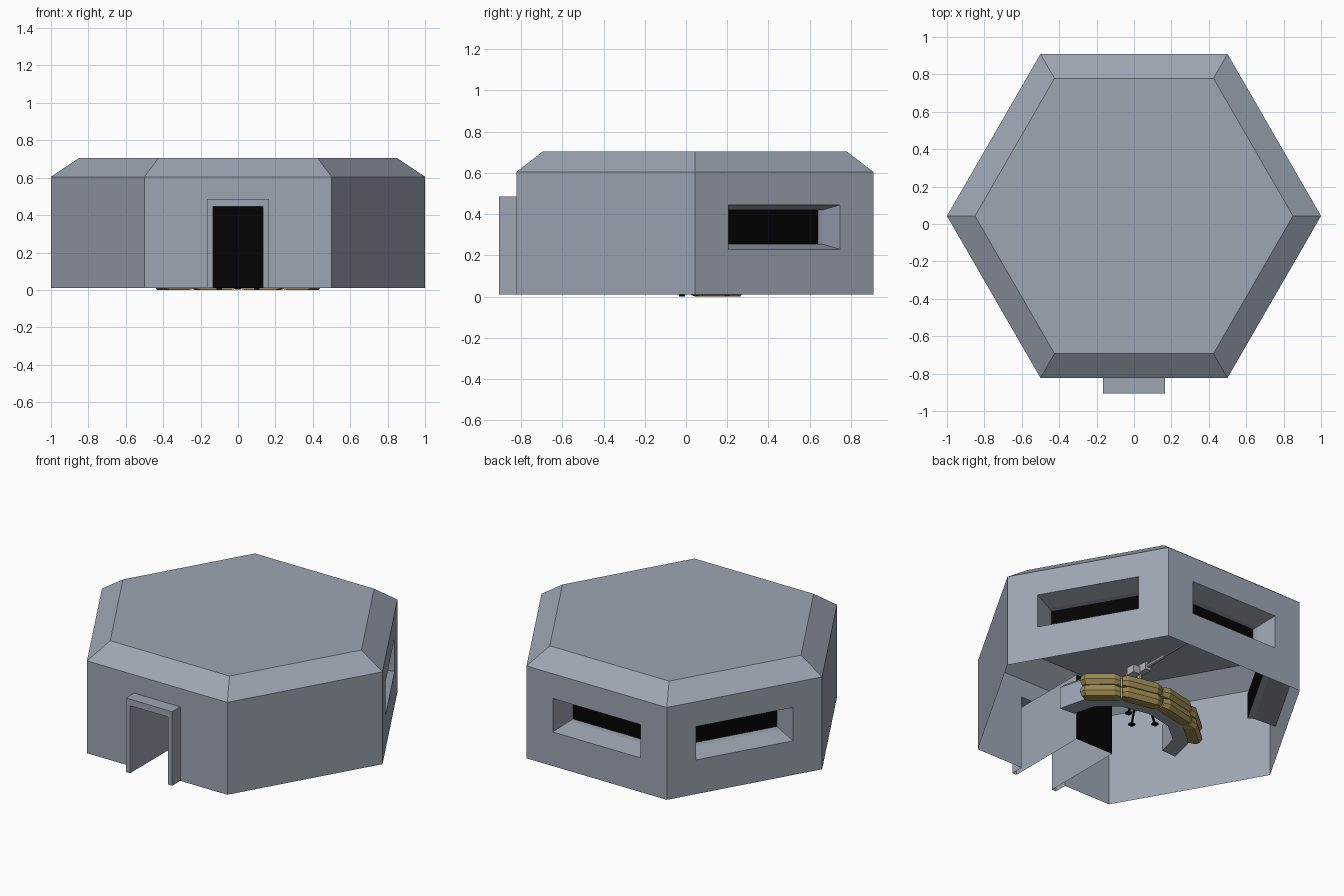
import bpy, math
from mathutils import Vector as V
import bmesh

if "Cube" in bpy.data.objects:
    bpy.data.objects.remove(bpy.data.objects["Cube"])

CY, Z0, Z1, Z2 = 0.043, 0.01, 0.605, 0.705


def mat(name, c):
    m = bpy.data.materials.new(name)
    m.diffuse_color = (*c, 1)
    m.use_nodes = True
    m.node_tree.nodes["Principled BSDF"].inputs["Base Color"].default_value = m.diffuse_color
    return m


concrete = mat("concrete", (0.34, 0.38, 0.45))
black = mat("black", (0.001, 0.001, 0.001))
sand = mat("sandbag", (0.33, 0.25, 0.08))
steel = mat("steel", (0.45, 0.46, 0.48))


def make(name, faces, m):
    """Object from a list of polygons given as points."""
    bm = bmesh.new()
    for f in faces:
        bm.faces.new([bm.verts.new(p) for p in f])
    bmesh.ops.remove_doubles(bm, verts=bm.verts, dist=1e-4)
    bmesh.ops.recalc_face_normals(bm, faces=bm.faces)
    me = bpy.data.meshes.new(name)
    bm.to_mesh(me)
    bm.free()
    me.materials.append(m)
    ob = bpy.data.objects.new(name, me)
    bpy.context.collection.objects.link(ob)
    return ob


def loft(rings, closed=True):
    out = []
    for a, b in zip(rings, rings[1:]):
        n = len(a)
        for i in range(n if closed else n - 1):
            j = (i + 1) % n
            out.append([a[i], a[j], b[j], b[i]])
    return out


def solid(rings):
    return loft(rings) + [rings[0], rings[-1]]


def rod(name, a, b, r, m, n=8):
    a, b = V(a), V(b)
    q = (b - a).to_track_quat('Z', 'Y')
    ring = [q @ V((r * math.cos(t * math.tau / n), r * math.sin(t * math.tau / n), 0)) for t in range(n)]
    return make(name, solid([[a + p for p in ring], [b + p for p in ring]]), m)


def box(name, c, s, m):
    x, y, z = (k / 2 for k in s)
    ring = [V((-x, -y, 0)), V((x, -y, 0)), V((x, y, 0)), V((-x, y, 0))]
    return make(name, solid([[V(c) + p + V((0, 0, h)) for p in ring] for h in (-z, z)]), m)


def hexagon(r, z):
    return [V((r * math.cos(i * math.pi / 3), CY + r * math.sin(i * math.pi / 3), z)) for i in range(6)]


# hull: wall sheets, bevelled roof
low, top, roof = hexagon(1, Z0), hexagon(1, Z1), hexagon(0.85, Z2)
hull = loft([top, roof]) + [roof]
for i in range(6):
    j = (i + 1) % 6
    wall = [low[i], low[j], top[j], top[i]]
    if i < 3:
        # rear walls: tapered firing slot with a dark back
        mid = (low[i] + low[j]) / 2
        e = (low[j] - low[i]).normalized()
        inward = (V((0, CY, Z0)) - mid).normalized()

        def rect(h, za, zb, d):
            c = V((mid.x, mid.y, 0)) + inward * d
            return [c + e * s * h + V((0, 0, z)) for s, z in ((-1, za), (1, za), (1, zb), (-1, zb))]
        rings = [rect(0.313, 0.23, 0.445, 0), rect(0.288, 0.255, 0.42, 0.13), rect(0.288, 0.255, 0.42, 0.17)]
        hull += loft([wall] + rings)
        make("slot_back", [rings[-1]], black)
    elif i == 4:
        # front wall: projecting door frame and passage, open at the floor
        def arch(h, z, y):
            return [V((-h, y, Z0)), V((-h, y, z)), V((h, y, z)), V((h, y, Z0))]
        fy = CY - math.sqrt(0.75)
        outer = [wall[0], wall[3], wall[2], wall[1]]
        end = arch(0.135, 0.445, -0.36)
        hull += loft([outer, arch(0.165, 0.487, fy), arch(0.165, 0.487, -0.906),
                      arch(0.135, 0.445, -0.906), end], False)
        make("door_back", [end], black)
    else:
        hull.append(wall)
make("bunker_hull", hull, concrete)


# flattened curved parapet inside
def section(profile, deg):
    a = math.radians(deg)
    return [V((1.05 * r * math.cos(a), -0.12 + 0.8 * r * math.sin(a), z)) for r, z in profile]


wallp = [(0.32, 0.01), (0.42, 0.01), (0.42, 0.15), (0.39, 0.18), (0.32, 0.18)]
make("parapet", solid([section(wallp, d) for d in (-5, 27, 58.5, 90, 121.5, 153, 185)]), concrete)


# two rows of sandbags on the parapet's outer side
def bag(z, f):
    r, h = 0.42 + 0.08 * f, 0.037 * f
    return [(0.41, z - h), (r - 0.02, z - h), (r, z - 0.01), (r - 0.01, z + 0.8 * h), (r - 0.03, z + h), (0.41, z + h)]


for z in (0.037, 0.112):
    for k in range(4):
        a = 26 + 32 * k
        make("sandbag", solid([section(bag(z, f), a + d) for d, f in ((0.5, 0.8), (5, 1), (27, 1), (31.5, 0.8))]), sand)

# gun on a tripod, aimed at the rear slots
for x, y in ((-0.10, 0.07), (0.10, 0.07), (0, -0.02)):
    rod("tripod_leg", (0, 0.05, 0.29), (x, y, 0.012), 0.007, black, 6)
    box("tripod_foot", (x, y, 0.008), (0.03, 0.03, 0.012), black)
rod("gun_pivot", (0, 0.05, 0.27), (0, 0.05, 0.32), 0.015, steel)
box("gun_body", (0, 0.04, 0.335), (0.04, 0.18, 0.05), steel)
box("ammo_box", (0.045, 0.05, 0.32), (0.05, 0.06, 0.05), steel)
rod("gun_jacket", (0, 0.13, 0.338), (0, 0.28, 0.338), 0.013, steel)
rod("gun_barrel", (0, 0.28, 0.338), (0, 0.48, 0.338), 0.007, steel)
for s in (-1, 1):
    rod("gun_grip", (0.02 * s, -0.05, 0.34), (0.02 * s, -0.09, 0.325), 0.006, black, 6)
